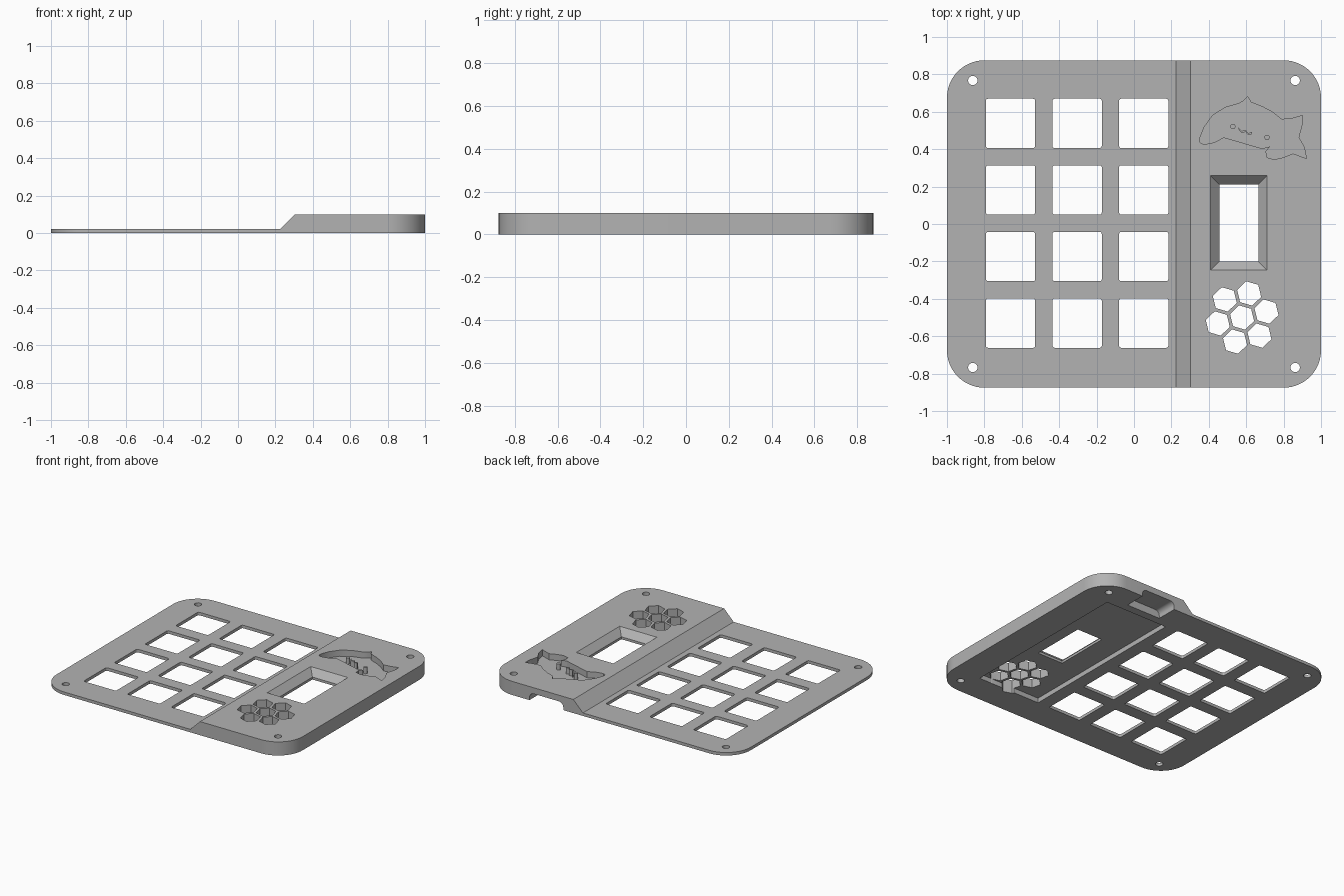
import bpy, bmesh
from math import cos, sin, pi, radians
from mathutils import Matrix

cube = bpy.data.objects.get("Cube")
if cube:
    bpy.data.objects.remove(cube)

grey = bpy.data.materials.new("matt_grey")
grey.use_nodes = True
colour = (0.45, 0.45, 0.45, 1)
grey.diffuse_color = colour
grey.node_tree.nodes["Principled BSDF"].inputs["Base Color"].default_value = colour

TOP, THIN, POCKET, RECESS = 0.10, 0.022, 0.035, 0.055


def ngon(cx, cy, r, n, turn=0.0):
    return [(cx + r * cos(turn + 2 * pi * i / n), cy + r * sin(turn + 2 * pi * i / n)) for i in range(n)]


def rounded(cx, cy, w, h, r, steps=4):
    pts = []
    for k, (sx, sy) in enumerate([(1, 1), (-1, 1), (-1, -1), (1, -1)]):
        for i in range(steps + 1):
            a = pi / 2 * (k + i / steps)
            pts.append((cx + sx * (w / 2 - r) + r * cos(a), cy + sy * (h / 2 - r) + r * sin(a)))
    return pts


def box(x0, x1, y0, y1):
    return [(x0, y0), (x1, y0), (x1, y1), (x0, y1)]


def loft(name, solids, matrix=None):
    """Each solid is a list of (outline, height) rings, closed at both ends."""
    bm = bmesh.new()
    for rings in solids:
        loops = [[bm.verts.new((x, y, z)) for x, y in pts] for pts, z in rings]
        for a, b in zip(loops, loops[1:]):
            for i in range(len(a)):
                j = (i + 1) % len(a)
                bm.faces.new((a[i], a[j], b[j], b[i]))
        bm.faces.new(loops[0][::-1])
        bm.faces.new(loops[-1])
    if matrix:
        bm.transform(matrix)
    bmesh.ops.recalc_face_normals(bm, faces=bm.faces)
    mesh = bpy.data.meshes.new(name)
    bm.to_mesh(mesh)
    bm.free()
    mesh.materials.append(grey)
    ob = bpy.data.objects.new(name, mesh)
    bpy.context.collection.objects.link(ob)
    return ob


def prisms(name, outlines, z0, z1, matrix=None):
    return loft(name, [[(o, z0), (o, z1)] for o in outlines], matrix)


def cut(body, cutter):
    cutter.hide_render = True
    mod = body.modifiers.new(cutter.name, "BOOLEAN")
    mod.operation, mod.solver, mod.object = "DIFFERENCE", "EXACT", cutter
    bpy.context.view_layer.objects.active = body
    bpy.ops.object.modifier_apply(modifier=mod.name)
    bpy.data.objects.remove(cutter)


# Rounded slab, lowered and ramped on the key side
plate = prisms("case_plate", [rounded(0, 0, 2, 1.75, 0.2, 14)], 0, TOP)
sideways = Matrix.Rotation(pi / 2, 4, "X")
step = [(-1.2, THIN), (0.225, THIN), (0.303, TOP), (0.303, 0.3), (-1.2, 0.3)]
cut(plate, prisms("step_cutter", [step], -1, 1, sideways))

# Shallow pocket under the raised side
cut(plate, prisms("pocket_cutter", [box(0.28, 0.787, -0.66, 0.66)], -0.1, POCKET))

# Key openings and screw holes
keys = [rounded(-0.66 + 0.356 * i, -0.53 + 0.356 * j, 0.264, 0.264, 0.012, 3)
        for i in range(3) for j in range(4)]
cut(plate, prisms("key_cutter", keys, -0.1, 0.2))
holes = [ngon(sx * 0.862, sy * 0.767, 0.025, 24) for sx in (-1, 1) for sy in (-1, 1)]
cut(plate, prisms("screw_cutter", holes, -0.1, 0.2))

# Display window with sloping rim
outer, inner = box(0.41, 0.712, -0.247, 0.258), box(0.457, 0.665, -0.2, 0.211)
cut(plate, loft("window_cutter", [[(inner, -0.1), (inner, 0.053), (outer, TOP), (outer, 0.2)]]))

# Hexagon cluster
turn = radians(13.7)
centres = [(0.578, -0.5)] + ngon(0.578, -0.5, 0.134, 6, turn)
cut(plate, prisms("hexagon_cutter", [ngon(x, y, 0.067, 6, turn + pi / 6) for x, y in centres], -0.1, 0.2))

# Rounded cable notch in the back edge
cut(plate, prisms("notch_cutter", [rounded(0.522, 0, 0.275, 0.11, 0.035, 6)], -1, -0.72, sideways))

# Sunken whale shape with its face left standing
whale = [(.353, .463), (.374, .516), (.42, .58), (.487, .623), (.56, .644), (.588, .66), (.607, .682),
         (.626, .65), (.684, .628), (.738, .6), (.79, .559), (.845, .564), (.9, .58), (.9, .537),
         (.88, .463), (.91, .41), (.922, .35), (.85, .377), (.8, .356), (.75, .345), (.71, .356),
         (.706, .388), (.727, .414), (.684, .404), (.594, .43), (.48, .463), (.428, .436),
         (.374, .425), (.353, .436)]
cut(plate, prisms("whale_cutter", [whale], RECESS, 0.2))
eyes = prisms("whale_eyes", [ngon(0.529, 0.521, 0.014, 16), ngon(0.711, 0.463, 0.014, 16)], RECESS - 0.002, TOP)
line = [(.56, .515), (.575, .497), (.597, .503), (.61, .486), (.632, .492)]
mouth_outline = line + [(x, y - 0.011) for x, y in reversed(line)]
mouth = prisms("whale_mouth", [mouth_outline], RECESS - 0.002, TOP)

for ob in (plate, eyes, mouth):
    bpy.ops.object.select_all(action="DESELECT")
    ob.select_set(True)
    bpy.context.view_layer.objects.active = ob
    bpy.ops.object.shade_smooth_by_angle(angle=radians(28))
